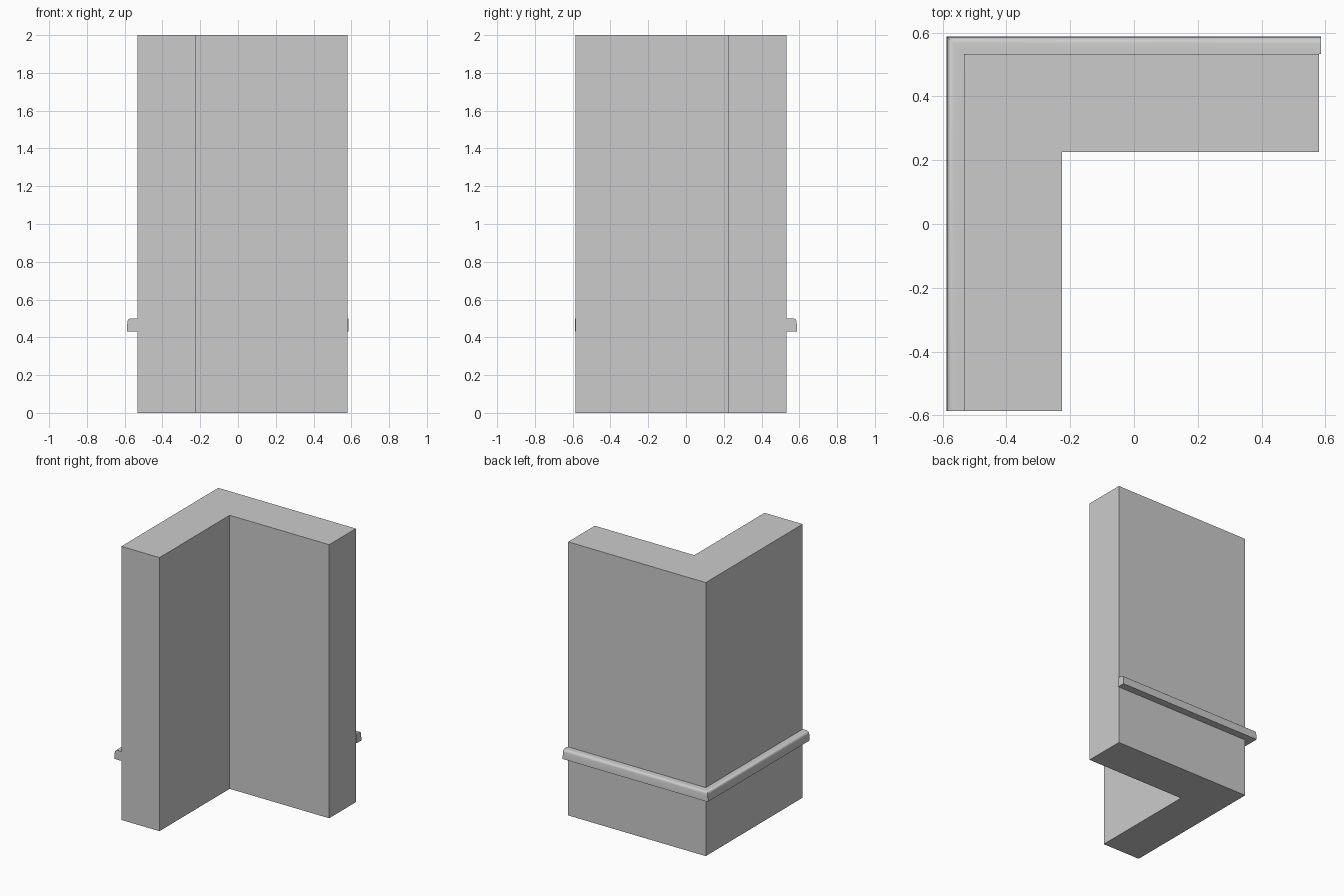
import bpy, bmesh, math

if "Cube" in bpy.data.objects:
    bpy.data.objects.remove(bpy.data.objects["Cube"])

FACE = 0.533  # distance of the outer wall faces from the centre


def corner_sweep(name, profile, end_y, end_x, smooth=False):
    """Sweep a closed (outward offset, z) profile round the mitred corner."""
    bm = bmesh.new()
    rings = [[], [], []]
    for off, z in profile:
        d = FACE + off
        for ring, (x, y) in zip(rings, ((-d, end_y), (-d, d), (end_x, d))):
            ring.append(bm.verts.new((x, y, z)))
    n = len(profile)
    for a, b in zip(rings, rings[1:]):
        for i in range(n):
            j = (i + 1) % n
            bm.faces.new((a[i], a[j], b[j], b[i]))
    bm.faces.new(rings[0])
    bm.faces.new(rings[-1])
    bmesh.ops.recalc_face_normals(bm, faces=bm.faces)
    mesh = bpy.data.meshes.new(name)
    bm.to_mesh(mesh)
    bm.free()
    obj = bpy.data.objects.new(name, mesh)
    bpy.context.collection.objects.link(obj)
    if smooth:
        bpy.ops.object.select_all(action='DESELECT')
        bpy.context.view_layer.objects.active = obj
        obj.select_set(True)
        bpy.ops.object.shade_smooth_by_angle(angle=math.radians(35))
    return obj


# L-shaped wall, mitred at the corner
corner_sweep("corner_wall", [(0, 0), (0, 2), (-0.308, 2), (-0.308, 0)],
             end_y=-0.586, end_x=0.58)

# Ledge moulding: flat underside, leaning face, rounded top edge
r, cx, cz = 0.021, 0.032, 0.48
arc = [(cx + r * math.cos(t), cz + r * math.sin(t))
       for t in (math.radians(10 + 16 * k) for k in range(6))]
corner_sweep("ledge_trim", [(0, 0.432), (0.055, 0.432)] + arc + [(0, cz + r)],
             end_y=-0.587, end_x=0.586, smooth=True)
